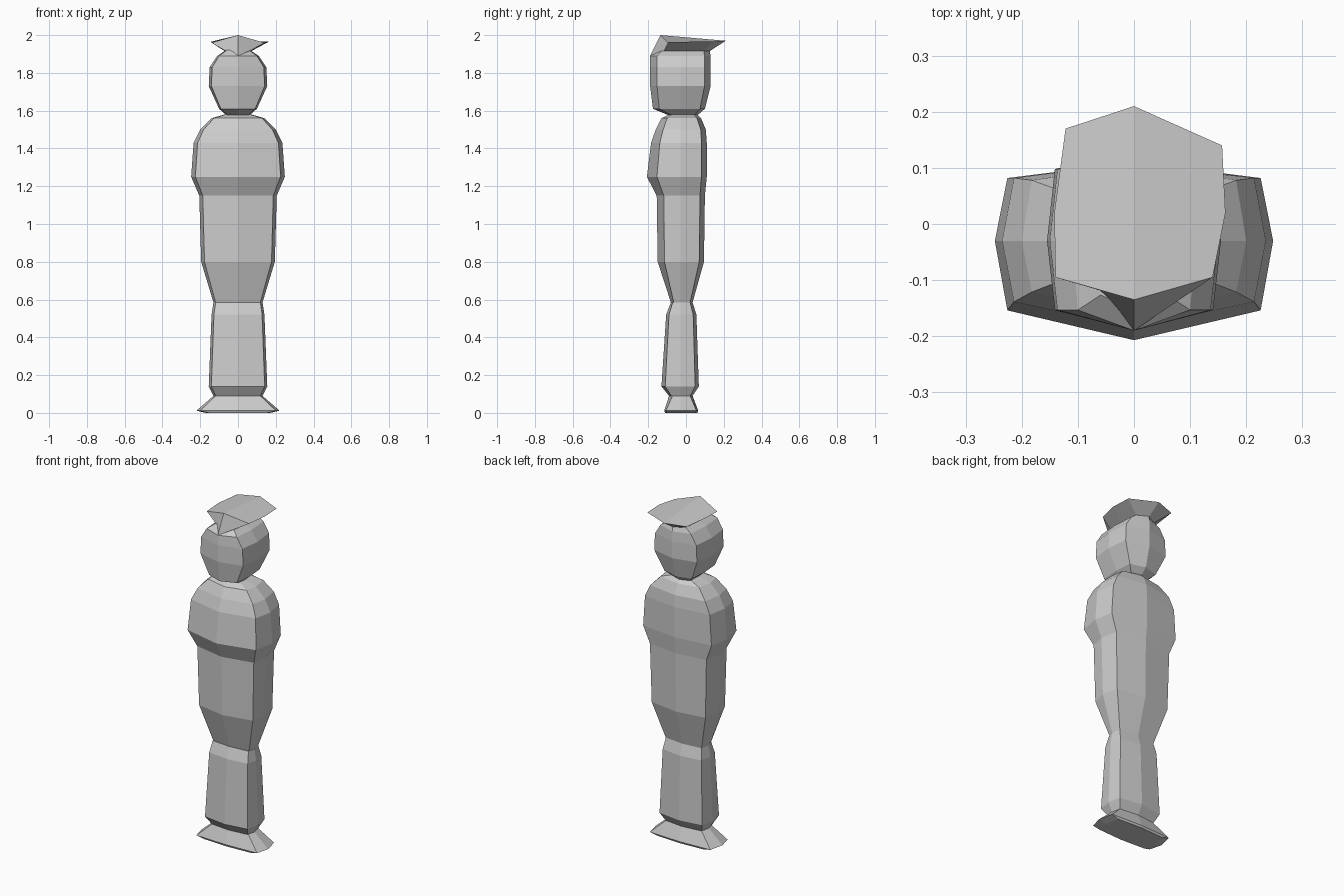
import bpy
import bmesh

cube = bpy.data.objects.get("Cube")
if cube:
    bpy.data.objects.remove(cube, do_unlink=True)

grey = bpy.data.materials.new("stone grey")
grey.use_nodes = True
colour = (0.6, 0.6, 0.6, 1)
grey.diffuse_color = colour
grey.node_tree.nodes["Principled BSDF"].inputs["Base Color"].default_value = colour

MID_Y = -0.03


def ring(height, half_width, front, back, corner=0.91, front_blend=0.7, back_blend=0.8):
    """Eight-sided section: pointed front and back, bevelled corners."""
    corner_x = half_width * corner
    front_y = MID_Y + (front - MID_Y) * front_blend
    back_y = MID_Y + (back - MID_Y) * back_blend
    return [
        (0, front, height), (corner_x, front_y, height),
        (half_width, MID_Y, height), (corner_x, back_y, height),
        (0, back, height), (-corner_x, back_y, height),
        (-half_width, MID_Y, height), (-corner_x, front_y, height),
    ]


def loft(name, rings):
    """Skin a stack of sections and close both ends."""
    bm = bmesh.new()
    loops = [[bm.verts.new(point) for point in section] for section in rings]
    for lower, upper in zip(loops, loops[1:]):
        for i in range(len(lower)):
            j = (i + 1) % len(lower)
            bm.faces.new((lower[i], lower[j], upper[j], upper[i]))
    bm.faces.new(list(reversed(loops[0])))
    bm.faces.new(loops[-1])
    bmesh.ops.recalc_face_normals(bm, faces=bm.faces[:])
    mesh = bpy.data.meshes.new(name)
    bm.to_mesh(mesh)
    bm.free()
    mesh.materials.append(grey)
    obj = bpy.data.objects.new(name, mesh)
    bpy.context.collection.objects.link(obj)
    return obj


# Flared foot plate
loft("base", [
    ring(0, 0.17, -0.11, 0.06, front_blend=0.9, back_blend=0.9),
    ring(0.012, 0.22, -0.115, 0.065, front_blend=0.9, back_blend=0.9),
    ring(0.09, 0.13, -0.09, 0.035),
])

# Lower legs, tapering up to the knees
loft("legs", [ring(*section, front_blend=0.8) for section in (
    (0.09, 0.13, -0.09, 0.035),
    (0.14, 0.155, -0.13, 0.068),
    (0.52, 0.14, -0.105, 0.055),
    (0.585, 0.13, -0.08, 0.035),
)])

# Thighs, waist, chest and rounded shoulders
loft("torso", [ring(*section) for section in (
    (0.585, 0.13, -0.08, 0.035),
    (0.8, 0.195, -0.15, 0.095),
    (1.15, 0.205, -0.155, 0.1),
    (1.25, 0.248, -0.207, 0.11),
    (1.43, 0.235, -0.185, 0.11),
    (1.5, 0.2, -0.16, 0.105),
    (1.56, 0.14, -0.13, 0.08),
    (1.58, 0.07, -0.09, 0.06),
)])

# Faceted head
loft("head", [ring(*section, front_blend=0.77) for section in (
    (1.575, 0.06, -0.09, 0.06),
    (1.61, 0.1, -0.175, 0.1),
    (1.73, 0.155, -0.19, 0.13),
    (1.83, 0.15, -0.19, 0.13),
    (1.89, 0.11, -0.19, 0.13),
    (1.92, 0.065, -0.155, 0.125),
)])

# Flat cap flaring from the crown, with a raised front and uneven rear brim
cap_brim = [
    (0, -0.135, 2), (0.14, -0.095, 1.96), (0.163, 0.02, 1.965),
    (0.157, 0.14, 1.965), (0, 0.21, 1.97), (-0.122, 0.17, 1.965),
    (-0.142, 0.02, 1.965), (-0.14, -0.095, 1.96),
]
cap_band = ring(1.915, 0.07, -0.155, 0.125)
cap_band[0] = (0, -0.19, 1.89)
cap = loft("cap", [cap_band, cap_brim])

# Crease the cap top along its centre line
bm = bmesh.new()
bm.from_mesh(cap.data)
bm.verts.ensure_lookup_table()
bmesh.ops.connect_verts(bm, verts=[bm.verts[8], bm.verts[12]])
bm.to_mesh(cap.data)
bm.free()
